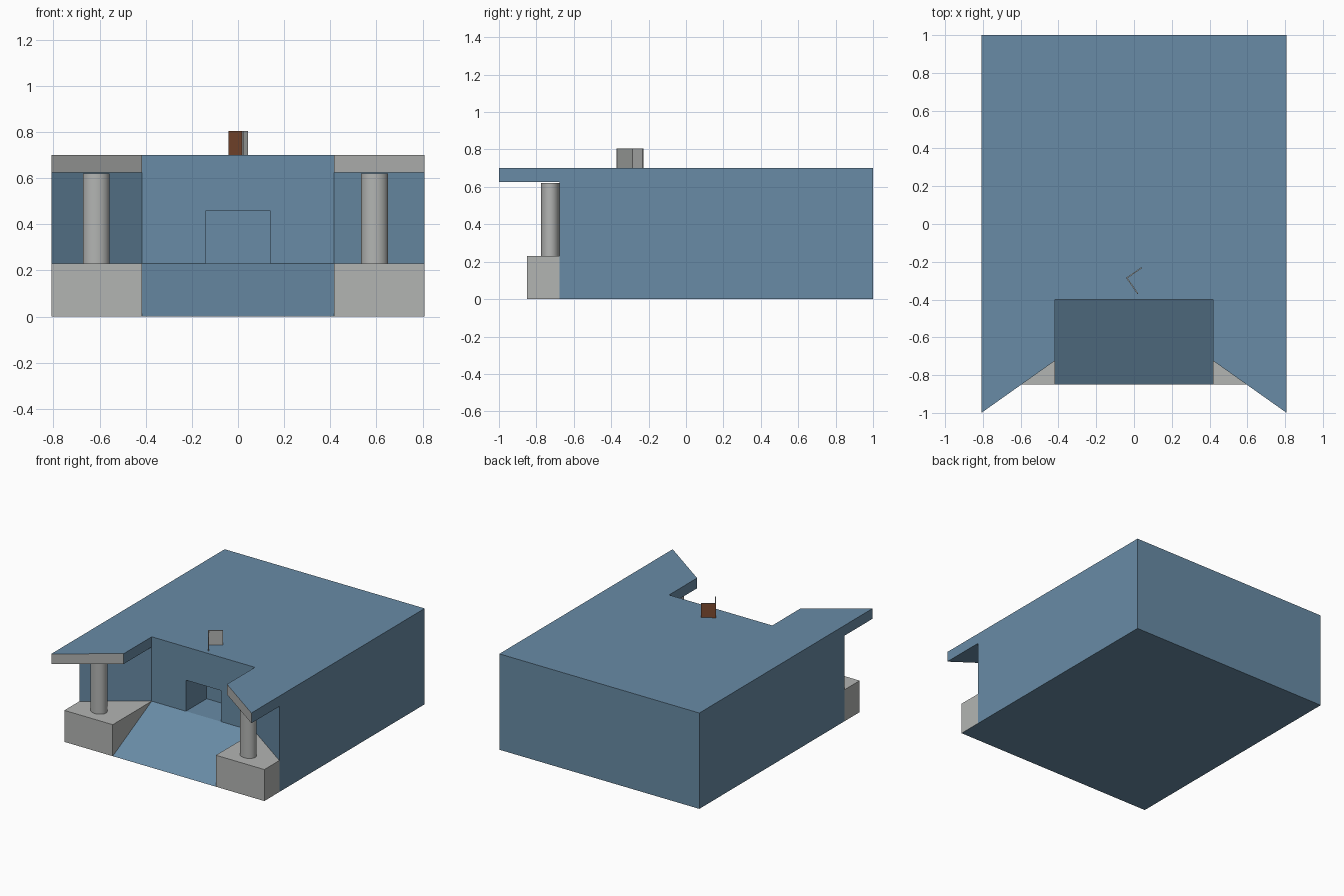
import bpy, bmesh, math
from mathutils import Vector

if "Cube" in bpy.data.objects:
    bpy.data.objects.remove(bpy.data.objects["Cube"])


def material(name, rgb):
    m = bpy.data.materials.new(name)
    m.diffuse_color = (*rgb, 1)
    m.use_nodes = True
    m.node_tree.nodes["Principled BSDF"].inputs["Base Color"].default_value = m.diffuse_color
    return m


BLUE = material("blue_wall", (0.14, 0.26, 0.38))
GREY = material("grey_stone", (0.45, 0.46, 0.45))
BROWN = material("brown_panel", (0.21, 0.07, 0.03))


def prism(name, outline, z0, z1, mats, pick=lambda n: 0):
    """Extrude an xy outline from z0 to z1; pick(normal) gives the material slot."""
    bm = bmesh.new()
    face = bm.faces.new([bm.verts.new((x, y, z0)) for x, y in outline])
    up = bmesh.ops.extrude_face_region(bm, geom=[face])["geom"]
    bmesh.ops.translate(bm, vec=(0, 0, z1 - z0),
                        verts=[v for v in up if isinstance(v, bmesh.types.BMVert)])
    bmesh.ops.recalc_face_normals(bm, faces=bm.faces)
    bm.normal_update()
    for f in bm.faces:
        f.material_index = pick(f.normal)
    me = bpy.data.meshes.new(name)
    bm.to_mesh(me)
    bm.free()
    for m in mats:
        me.materials.append(m)
    ob = bpy.data.objects.new(name, me)
    bpy.context.collection.objects.link(ob)
    return ob


def cut(target, cutter):
    mod = target.modifiers.new(cutter.name, 'BOOLEAN')
    mod.operation = 'DIFFERENCE'
    mod.solver = 'EXACT'
    mod.object = cutter
    cutter.hide_render = True
    cutter.hide_set(True)


W, N, D = 0.808, 0.417, 0.141       # half widths: body, notch, door
BACK, SILL = -0.40, 0.23            # recess wall y, floor height
FRONT, WALL, EAVE = -0.85, -0.677, -0.723


def diagonal(n):
    return int(n.y < -0.3 and abs(n.x) > 0.3)


# Body: full roof outline, then the porch space and doorway are cut away
body = prism("building", [(-W, 1), (W, 1), (W, -1), (N, EAVE), (N, BACK),
                          (-N, BACK), (-N, EAVE), (-W, -1)],
             0, 0.7, [BLUE, GREY], diagonal)
slope = (WALL - BACK) / (W - N)
E = 1.0
wing = BACK + slope * (E - N)
cut(body, prism("porch_cutter", [(-E, wing), (-N, BACK), (N, BACK), (E, wing),
                                 (E, -1.3), (-E, -1.3)], -0.2, 0.625, [BLUE]))
cut(body, prism("door_cutter", [(-D, BACK - 0.1), (D, BACK - 0.1),
                                (D, BACK + 0.24), (-D, BACK + 0.24)],
                SILL, 0.457, [BLUE]))

# Entrance ramp: yz wedge extruded along x
ramp = prism("entrance_ramp", [(FRONT, 0), (BACK, 0), (BACK, SILL)], -N, N, [BLUE])
for v in ramp.data.vertices:
    y, z, x = v.co
    v.co = (x, y, z)

for side, s, px in (("left", -1, -0.615), ("right", 1, 0.592)):
    # Stone plinths beside the ramp
    prism(side + "_plinth", [(s * W, WALL), (s * W, FRONT), (s * N, FRONT), (s * N, BACK)],
          0, SILL, [GREY, BLUE], lambda n: int(n.z < -0.5))
    # Slightly oval pillars
    ring = [(px + 0.058 * math.cos(i * math.tau / 32),
             -0.726 + 0.049 * math.sin(i * math.tau / 32)) for i in range(32)]
    pillar = prism(side + "_pillar", ring, SILL, 0.62, [GREY])
    bpy.ops.object.select_all(action='DESELECT')
    pillar.select_set(True)
    bpy.context.view_layer.objects.active = pillar
    bpy.ops.object.shade_smooth_by_angle(angle=math.radians(30))

# Rooftop sign: thin L of two panels, brown outside and grey inside
corner = Vector((-0.042, -0.285))
a = Vector((0.82, 0.57))            # direction of the rear panel
b = Vector((0.57, -0.82))           # direction of the front panel
t = 0.006
pts = [(0, 0), (0.1, 0), (0.1, t), (t, t), (t, 0.105), (0, 0.105)]
prism("rooftop_sign", [corner + a * u + b * v for u, v in pts], 0.7, 0.805,
      [GREY, BROWN],
      lambda n: int(n.xy.dot(a) < -0.5 or n.xy.dot(b) < -0.5))
